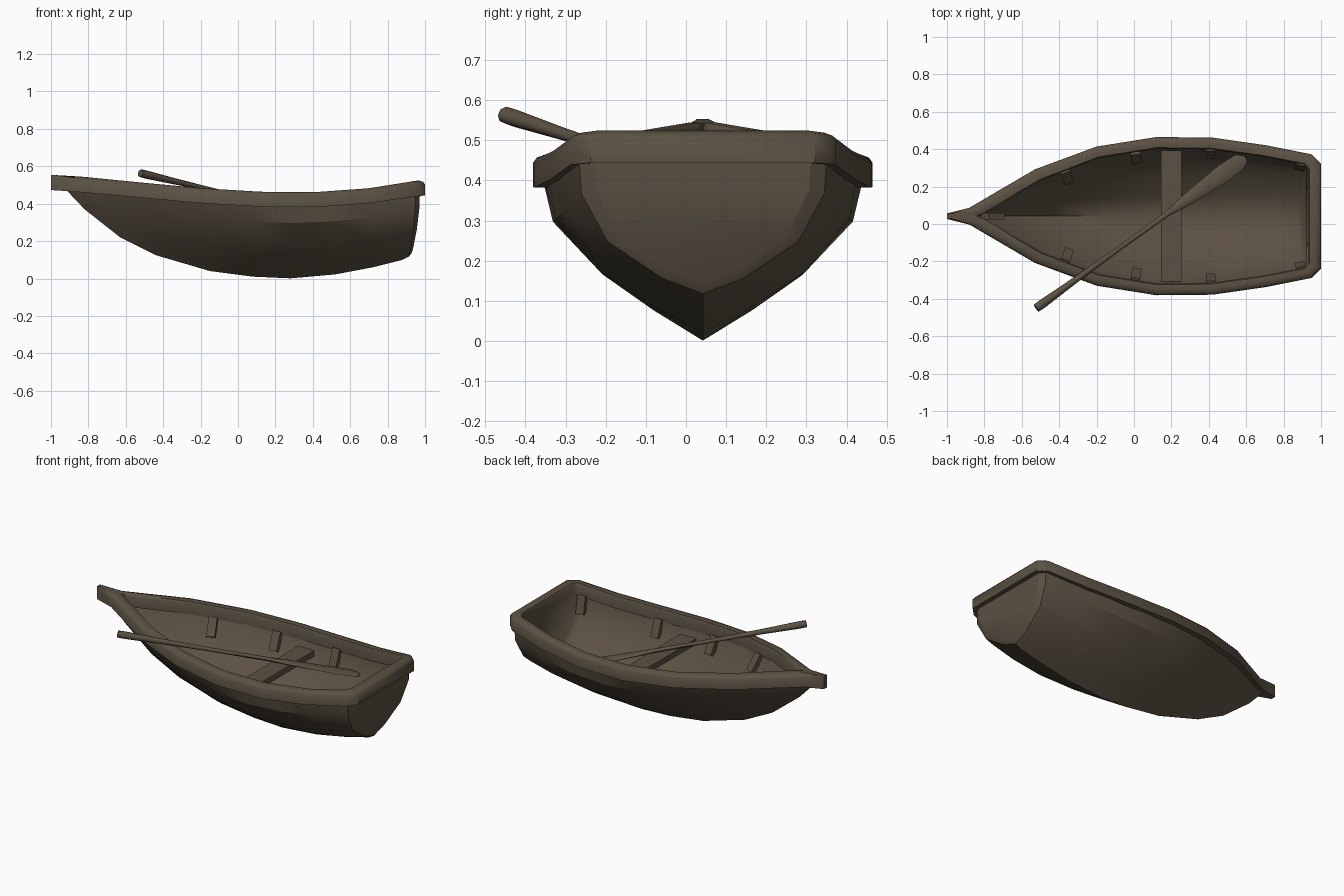
import bpy, math
from mathutils import Vector, Euler

if "Cube" in bpy.data.objects:
    bpy.data.objects.remove(bpy.data.objects["Cube"])

CY = 0.042  # centre line of the boat
wood = bpy.data.materials.new("dark_brown_wood")
wood.diffuse_color = (0.105, 0.083, 0.056, 1)
wood.use_nodes = True
wood.node_tree.nodes["Principled BSDF"].inputs["Base Color"].default_value = wood.diffuse_color


def make(name, verts, faces, angle=35):
    me = bpy.data.meshes.new(name)
    me.from_pydata(verts, [], faces)
    me.materials.append(wood)
    ob = bpy.data.objects.new(name, me)
    bpy.context.collection.objects.link(ob)
    bpy.ops.object.select_all(action='DESELECT')
    ob.select_set(True)
    bpy.context.view_layer.objects.active = ob
    bpy.ops.object.shade_smooth_by_angle(angle=math.radians(angle))
    return ob


def lerp_table(table, x):
    if x <= table[0][0]:
        return table[0][1:]
    for a, b in zip(table, table[1:]):
        if x <= b[0]:
            t = (x - a[0]) / (b[0] - a[0])
            return tuple(p + (q - p) * t for p, q in zip(a[1:], b[1:]))
    return table[-1][1:]


# gunwale outline: x, outer half width, underside height
RIM = [(-1, .015, .473), (-.88, .045, .465), (-.53, .25, .433), (-.2, .372, .403),
       (.12, .423, .384), (.42, .42, .382), (.7, .38, .402), (.95, .33, .439),
       (1.0, .28, .444)]
INNER = [(-.84, .001), (-.80, .015), (-.50, .19), (-.19, .31), (.12, .36),
         (.41, .357), (.69, .318), (.91, .275), (.93, .25)]
# keel line: x, z
KEEL = [(-.92, .475), (-.82, .37), (-.63, .22), (-.44, .125), (-.15, .04), (.08, .01),
        (.28, .001), (.52, .022), (.72, .06), (.88, .1)]
# section shape at bow, middle and stern: x, then (width, height) fractions
SHAPE = [(-.9, .2, .18, .42, .38, .76, .74), (.2, .3, .19, .6, .4, .925, .72),
         (.95, .33, .11, .77, .37, .98, .71)]


def ring(x, keel, w, top, lean=0):
    s = lerp_table(SHAPE, x)
    half = [(1, 1), (s[4], s[5]), (s[2], s[3]), (s[0], s[1]), (0, 0)]
    pts = [(f, h) for f, h in half] + [(-f, h) for f, h in half[-2::-1]]
    return [(x - lean * (1 - h) ** 2, CY + f * w, keel + h * (top - keel)) for f, h in pts]


def skin(name, rings, outward, angle):
    n = len(rings[0])
    faces = []
    for i in range(len(rings) - 1):
        for j in range(n - 1):
            a, b = i * n + j, (i + 1) * n + j
            faces.append([a, a + 1, b + 1, b])
    base = (len(rings) - 1) * n
    for j in range(n // 2):  # transom strips
        f = [j, j + 1, n - 2 - j, n - 1 - j]
        faces.append([base + k for k in dict.fromkeys(f)])
    if outward:
        faces = [f[::-1] for f in faces]
    make(name, [p for r in rings for p in r], faces, angle)


# outer hull with bevelled transom
outer = []
for x, kz in KEEL:
    w, zb = lerp_table(RIM, x)
    outer.append(ring(x, kz, w - .02, zb + .03))
outer.append(ring(.95, .118, .309, .47, .035))
outer.append(ring(.973, .142, .27, .47, .042))
skin("hull_outside", outer, True, 28)


def inner_ring(x):
    kz = lerp_table(KEEL, x)[0]
    w, zb = lerp_table(RIM, x)
    return ring(x, kz + .04, max(w - .045, .02), zb + .03)


# inner hull lining
inner = [inner_ring(x) for x in [-.8] + [k[0] for k in KEEL[2:]]]
inner.append(ring(.925, .165, .28, .47, .03))
skin("hull_inside", inner, False, 75)

# gunwale rim: closed sweep, (inward fraction, height) section
SEC = [(0, 0), (0, .06), (.15, .073), (.5, .08), (.9, .077), (1, .065), (1, 0)]
path = [(o, i, 1) for o, i in zip(RIM, INNER)]
path += [(o, i, -1) for o, i in reversed(list(zip(RIM, INNER)))]
verts, faces = [], []
for o, i, s in path:
    for t, h in SEC:
        if o[0] == -1 and h > 0:  # flat-topped bow tip
            h = .08 if t < .3 else .07
        verts.append((o[0] + (i[0] - o[0]) * t, CY + s * (o[1] + (i[1] - o[1]) * t), o[2] + h))
m, k = len(path), len(SEC)
for a in range(m):
    b = (a + 1) % m
    for j in range(k):
        q = (j + 1) % k
        faces.append([a * k + j, b * k + j, b * k + q, a * k + q])
make("gunwale_rim", verts, faces, 45)


def box(name, centre, size, rot=(0, 0, 0)):
    r = Euler(rot).to_matrix()
    vs = [Vector(centre) + r @ Vector((sx * size[0] / 2, sy * size[1] / 2, sz * size[2] / 2))
          for sx in (-1, 1) for sy in (-1, 1) for sz in (-1, 1)]
    fs = [(0, 1, 3, 2), (4, 6, 7, 5), (0, 4, 5, 1), (2, 3, 7, 6), (0, 2, 6, 4), (1, 5, 7, 3)]
    make(name, vs, fs)


# seat plank
box("seat", (.2, CY, .327), (.11, .70, .036))

# inner ribs lying against the lining on both sides
for x, yaw in ((-.36, .36), (.01, .14), (.41, -.02), (.89, -.2)):
    r = inner_ring(x)
    wall = sorted((p[2], p[1] - CY) for p in r[:5])
    zb = lerp_table(RIM, x)[1]
    z0, z1 = zb - .095, zb + .015
    y0, y1 = lerp_table(wall, z0)[0], lerp_table(wall, z1)[0]
    tilt = math.atan2(y1 - y0, z1 - z0)
    for s in (1, -1):
        box("rib", (x, CY + s * ((y0 + y1) / 2 - .008), (z0 + z1) / 2), (.05, .034, .115),
            (-s * tilt, 0, s * yaw))

# stem block inside the bow
box("bow_stem", (-.755, CY, .40), (.1, .035, .08), (0, .6, 0))

# oar: station along shaft, half width, half thickness
OAR = [(0, .023, .021), (.03, .024, .022), (.18, .017, .016), (.4, .013, .012), (.63, .015, .012),
       (.72, .032, .01), (.9, .05, .008), (.97, .044, .007), (1.0, .024, .006)]
p0, p1 = Vector((-.522, -.45, .563)), Vector((.595, .355, .3))
d = (p1 - p0).normalized()
side = d.cross(Vector((0, 0, 1))).normalized()
up = side.cross(d)
N = 8
verts, faces = [], []
for t, w, h in OAR:
    c = p0.lerp(p1, t)
    for j in range(N):
        a = 2 * math.pi * j / N
        verts.append(c + side * (w * math.cos(a)) + up * (h * math.sin(a)))
for i in range(len(OAR) - 1):
    for j in range(N):
        a, b = i * N + j, i * N + (j + 1) % N
        faces.append([a, b, b + N, a + N])
faces.append(list(range(N))[::-1])
faces.append([(len(OAR) - 1) * N + j for j in range(N)])
make("oar", verts, [f[::-1] for f in faces] if side.cross(up).dot(d) < 0 else faces, 50)
